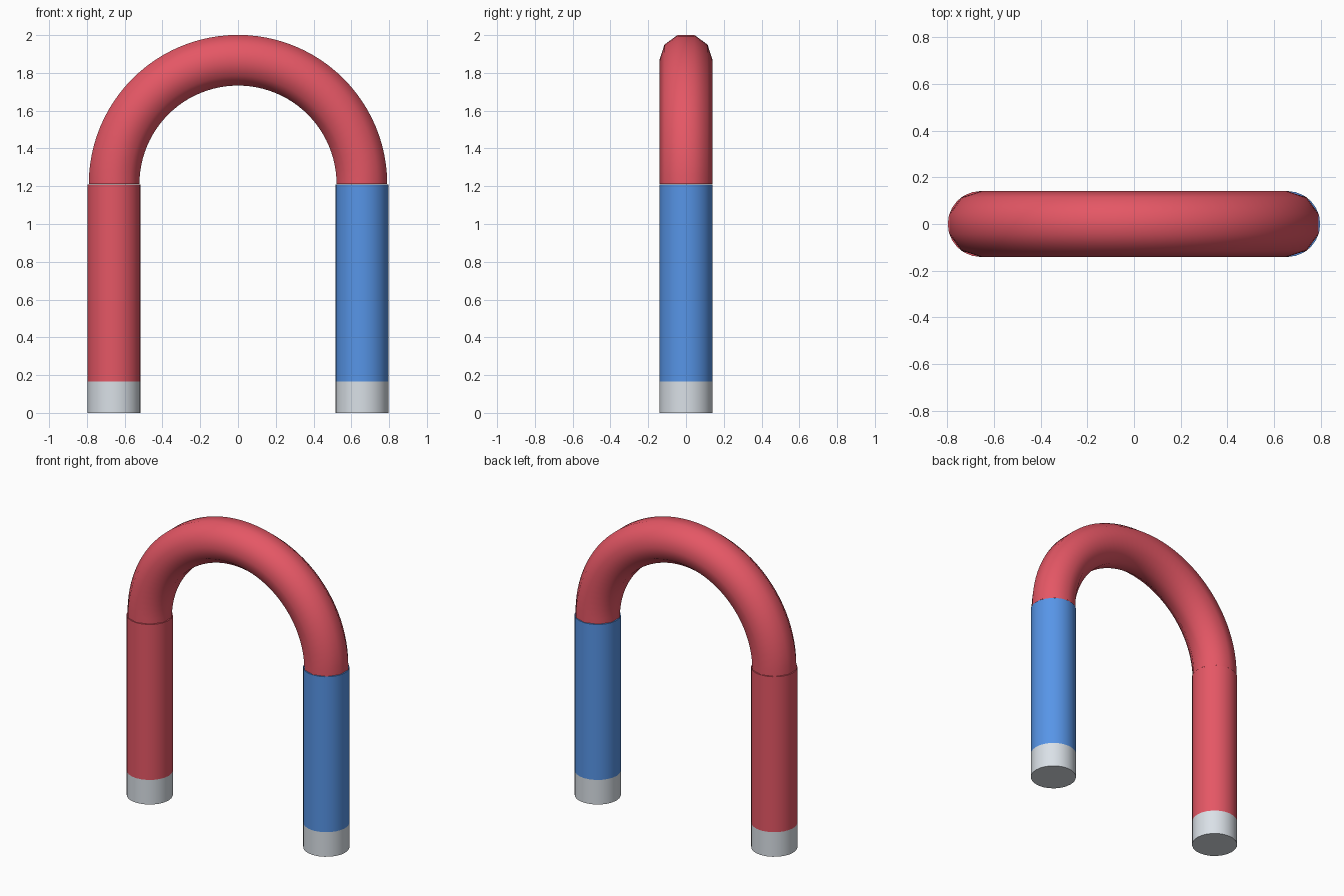
import bpy, bmesh, math
from mathutils import Vector, Matrix

if "Cube" in bpy.data.objects:
    bpy.data.objects.remove(bpy.data.objects["Cube"])

R, r = 0.656, 0.141      # bend radius, bar radius
BEND_Z, CAP_Z = 1.211, 0.165


def material(name, color):
    m = bpy.data.materials.new(name)
    m.diffuse_color = (*color, 1)
    m.use_nodes = True
    m.node_tree.nodes["Principled BSDF"].inputs["Base Color"].default_value = m.diffuse_color
    return m


red = material("red paint", (0.78, 0.095, 0.13))
blue = material("blue paint", (0.095, 0.30, 0.80))
steel = material("pale steel", (0.70, 0.75, 0.80))


def smooth(ob, mat):
    ob.data.materials.append(mat)
    bpy.ops.object.select_all(action='DESELECT')
    ob.select_set(True)
    bpy.context.view_layer.objects.active = ob
    bpy.ops.object.shade_smooth_by_angle(angle=math.radians(50))


def rod(name, x, z0, z1, mat):
    bpy.ops.mesh.primitive_cylinder_add(vertices=24, radius=r, depth=z1 - z0,
                                        location=(x, 0, (z0 + z1) / 2))
    ob = bpy.context.object
    ob.name = name
    smooth(ob, mat)


# Painted legs and bare pole tips
for side, s, mat in (("left", -1, red), ("right", 1, blue)):
    rod(side + "_leg", s * R, CAP_Z, BEND_Z - 0.002, mat)
    rod(side + "_pole_tip", s * R, 0, CAP_Z, steel)

# Bend: ten-sided section spun half a turn, flat side outward
bm = bmesh.new()
ring = []
for i in range(10):
    a = math.radians(18 + 36 * i)
    ring.append(bm.verts.new((R + r * math.cos(a), r * math.sin(a), BEND_Z)))
edges = [bm.edges.new((ring[i], ring[(i + 1) % 10])) for i in range(10)]
bmesh.ops.spin(bm, geom=edges, cent=(0, 0, BEND_Z), axis=(0, -1, 0),
               angle=math.pi, steps=48, use_duplicate=False)
bmesh.ops.recalc_face_normals(bm, faces=bm.faces)
# Keep the bend above the legs
if sum(v.co.z for v in bm.verts) / len(bm.verts) < BEND_Z:
    bmesh.ops.rotate(bm, verts=bm.verts, cent=(0, 0, BEND_Z),
                     matrix=Matrix.Rotation(math.pi, 3, 'Y'))
mesh = bpy.data.meshes.new("bend")
bm.to_mesh(mesh)
bm.free()
bend = bpy.data.objects.new("bend", mesh)
bpy.context.collection.objects.link(bend)
smooth(bend, red)
